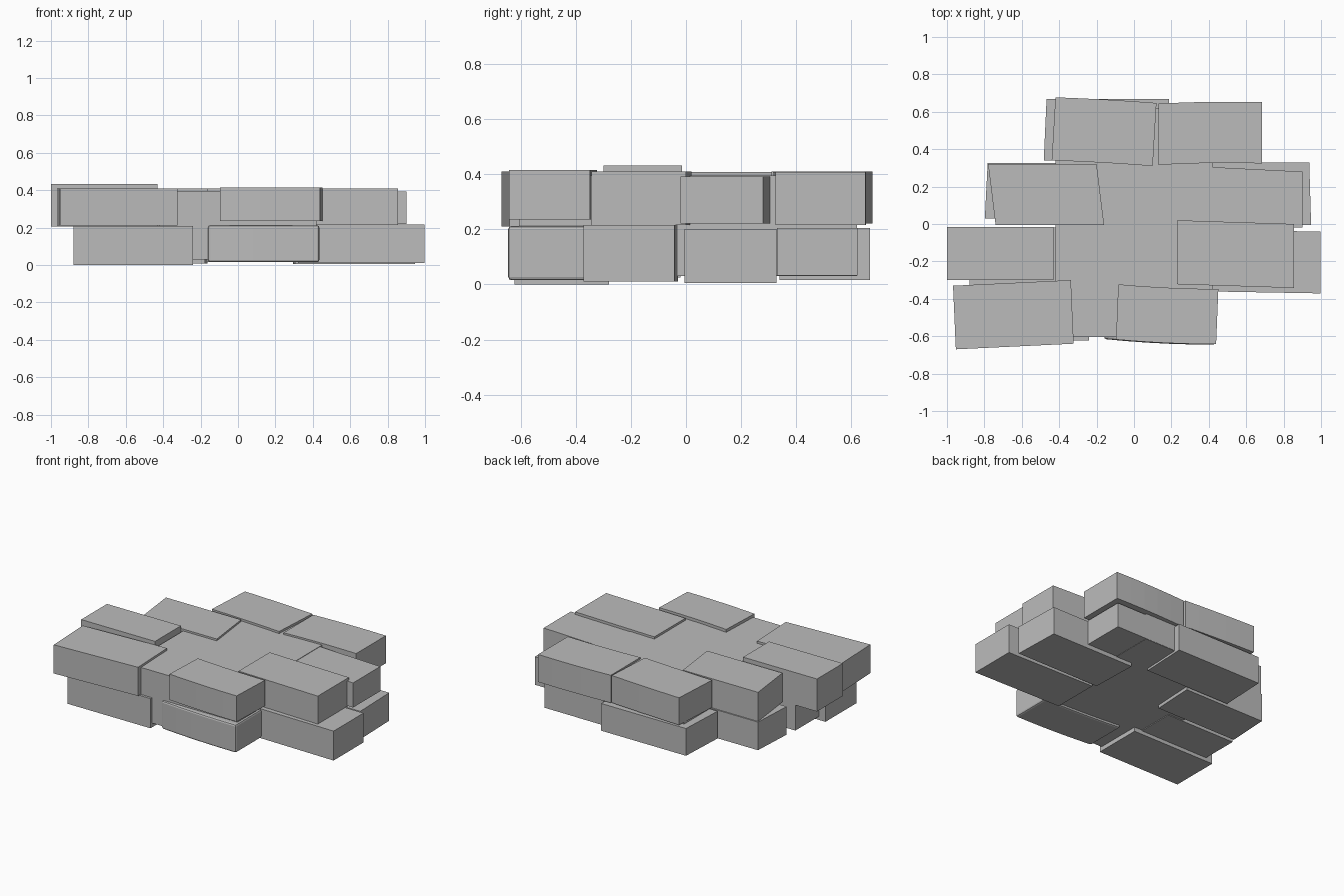
import bpy
import bmesh

old = bpy.data.objects.get("Cube")
if old:
    bpy.data.objects.remove(old, do_unlink=True)

# One plain stone colour
GREY = (0.5, 0.5, 0.5, 1)
stone = bpy.data.materials.new("grey_stone")
stone.use_nodes = True
stone.diffuse_color = GREY
stone.node_tree.nodes["Principled BSDF"].inputs["Base Color"].default_value = GREY


def block(name, x_range, y_range, z_range, skew=0.0, bow=0.0, lean=0.0):
    """Slightly warped brick; x_range runs from its inner end to its outer end."""
    bm = bmesh.new()
    bmesh.ops.create_cube(bm, size=1)
    long_edges = [e for e in bm.edges
                  if abs(e.verts[0].co.x - e.verts[1].co.x) > 0.5]
    if bow:
        bmesh.ops.subdivide_edges(bm, edges=long_edges, cuts=4, use_grid_fill=True)
    for v in bm.verts:
        t, u, w = (c + 0.5 for c in v.co)
        x = x_range[0] + t * (x_range[1] - x_range[0])
        y = y_range[0] + u * (y_range[1] - y_range[0])
        z = z_range[0] + w * (z_range[1] - z_range[0])
        sag = bow * (1 - (2 * t - 1) ** 2)
        v.co = (x + lean * (u - 0.5), y + skew * (t - 0.5) + sag, z)
    bmesh.ops.recalc_face_normals(bm, faces=bm.faces)
    mesh = bpy.data.meshes.new(name)
    bm.to_mesh(mesh)
    bm.free()
    mesh.materials.append(stone)
    obj = bpy.data.objects.new(name, mesh)
    bpy.context.collection.objects.link(obj)
    return obj


def worn_edges(obj, width):
    """Small chamfer on a weathered brick."""
    mod = obj.modifiers.new("worn_edges", "BEVEL")
    mod.width = width
    mod.segments = 2
    mod.limit_method = "ANGLE"


# Mortar core joining all the bricks
block("mortar_core", (-0.42, 0.42), (-0.605, 0.62), (0.035, 0.4))

# Upper course, front to back
block("upper_front_right_brick", (-0.33, -0.96), (-0.655, -0.315), (0.215, 0.415),
      skew=-0.03, lean=-0.015)
block("upper_front_left_brick", (-0.09, 0.445), (-0.63, -0.335), (0.24, 0.42),
      skew=-0.025, bow=-0.006, lean=0.012)
block("upper_inner_right_brick", (-0.43, -1), (-0.3, -0.015), (0.21, 0.437))
block("upper_inner_left_brick", (0.23, 0.855), (-0.332, 0.01), (0.22, 0.415),
      skew=-0.02)
block("upper_middle_right_brick", (-0.18, -0.76), (-0.005, 0.32), (0.21, 0.413),
      lean=-0.04)
block("upper_middle_left_brick", (0.3, 0.902), (-0.005, 0.295), (0.225, 0.397),
      skew=-0.03)
block("upper_back_right_brick", (0.11, -0.43), (0.325, 0.662), (0.225, 0.415),
      skew=0.03, bow=0.003, lean=0.02)
block("upper_back_left_brick", (0.13, 0.685), (0.32, 0.647), (0.22, 0.412),
      skew=0.008, bow=0.006)

# Lower course, front to back
block("lower_front_right_brick", (-0.24, -0.88), (-0.622, -0.28), (0.005, 0.212))
worn = block("lower_front_left_brick", (-0.16, 0.435), (-0.63, -0.34), (0.02, 0.217),
             skew=-0.03, bow=-0.008)
worn_edges(worn, 0.012)
block("lower_inner_right_brick", (-0.3, -0.83), (-0.31, -0.02), (0.03, 0.21))
block("lower_inner_left_brick", (0.32, 0.997), (-0.365, -0.035), (0.015, 0.22),
      skew=-0.012)
block("lower_middle_right_brick", (-0.17, -0.79), (0.03, 0.325), (0.012, 0.208),
      lean=0.015)
block("lower_middle_left_brick", (0.3, 0.942), (-0.005, 0.328), (0.01, 0.205),
      lean=-0.01)
block("lower_back_right_brick", (0.18, -0.475), (0.34, 0.668), (0.02, 0.21),
      lean=0.015)
block("lower_back_left_brick", (0.2, 0.655), (0.33, 0.622), (0.037, 0.21))

# Rest the pile on the ground
for obj in bpy.context.collection.objects:
    if obj.name.endswith(("_brick", "_core")):
        obj.location.z = -0.005
